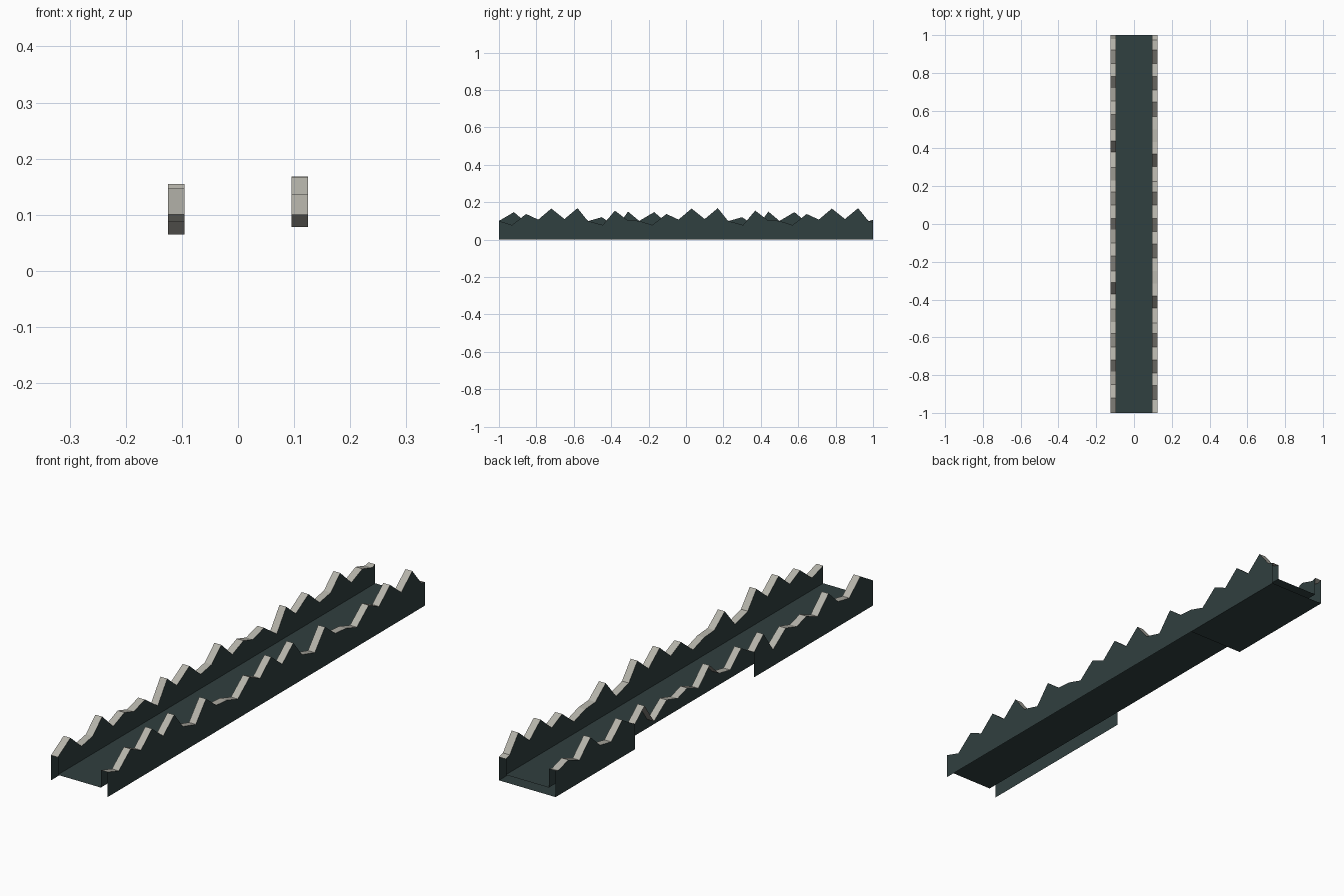
import bpy

if "Cube" in bpy.data.objects:
    bpy.data.objects.remove(bpy.data.objects["Cube"])

def material(name, rgb):
    m = bpy.data.materials.new(name)
    m.diffuse_color = (*rgb, 1)
    m.use_nodes = True
    m.node_tree.nodes["Principled BSDF"].inputs["Base Color"].default_value = m.diffuse_color
    return m

teal = material("dark_teal", (0.030, 0.050, 0.050))
stone = material("pale_stone", (0.46, 0.45, 0.40))

XI, XO, FLOOR = 0.095, 0.125, 0.03

# Jagged crest of one 0.75 long module: (distance along y, height)
right_crest = [(0, .1), (.07, .078), (.145, .137), (.21, .107), (.28, .166), (.35, .11),
               (.42, .168), (.475, .1), (.555, .078), (.62, .155), (.685, .105), (.75, .1)]
left_crest = [(0, .1), (.08, .147), (.15, .087), (.22, .1), (.28, .155), (.35, .09),
              (.42, .118), (.48, .1), (.55, .12), (.63, .065), (.69, .15), (.75, .1)]

def clip(crest, length):
    """Cut a crest at the given length."""
    out = []
    for (a, za), (b, zb) in zip(crest, crest[1:]):
        if a < length:
            out.append((a, za))
            if b >= length:
                t = (length - a) / (b - a)
                out.append((length, za + t * (zb - za)))
    return out

def strip(name, edge_a, edge_b, mat):
    """Open sheet of quads between two edges."""
    n = len(edge_a)
    faces = [(i, i + 1, n + i + 1, n + i) for i in range(n - 1)]
    me = bpy.data.meshes.new(name)
    me.from_pydata(edge_a + edge_b, [], faces)
    me.materials.append(mat)
    ob = bpy.data.objects.new(name, me)
    bpy.context.collection.objects.link(ob)
    return ob

# Three modules along y; the last is cut short
for k, (y0, length) in enumerate([(-1, .75), (-.25, .75), (.5, .5)]):
    for side, s, crest in (("right", 1, right_crest), ("left", -1, left_crest)):
        pts = [(y0 + y, z) for y, z in clip(crest, length)]
        def edge(x, h=None):
            return [(s * x, y, z if h is None else h) for y, z in pts]
        flip = s > 0
        def sheet(name, a, b, mat):
            strip(f"{side}_{name}_{k + 1}", *((a, b) if flip else (b, a)), mat)
        sheet("crest", edge(XO), edge(XI), stone)
        sheet("inner_wall", edge(XI), edge(XI, FLOOR), teal)
        # the middle left module is open on the outside
        if not (side == "left" and k == 1):
            sheet("outer_wall", edge(XO, 0), edge(XO), teal)

# Trench floor and the base plate under the last module
strip("floor", [(XI, -1, FLOOR), (XI, 1, FLOOR)], [(-XI, -1, FLOOR), (-XI, 1, FLOOR)], teal)
strip("base_plate", [(-XO, .5, 0), (-XO, 1, 0)], [(XO, .5, 0), (XO, 1, 0)], teal)
